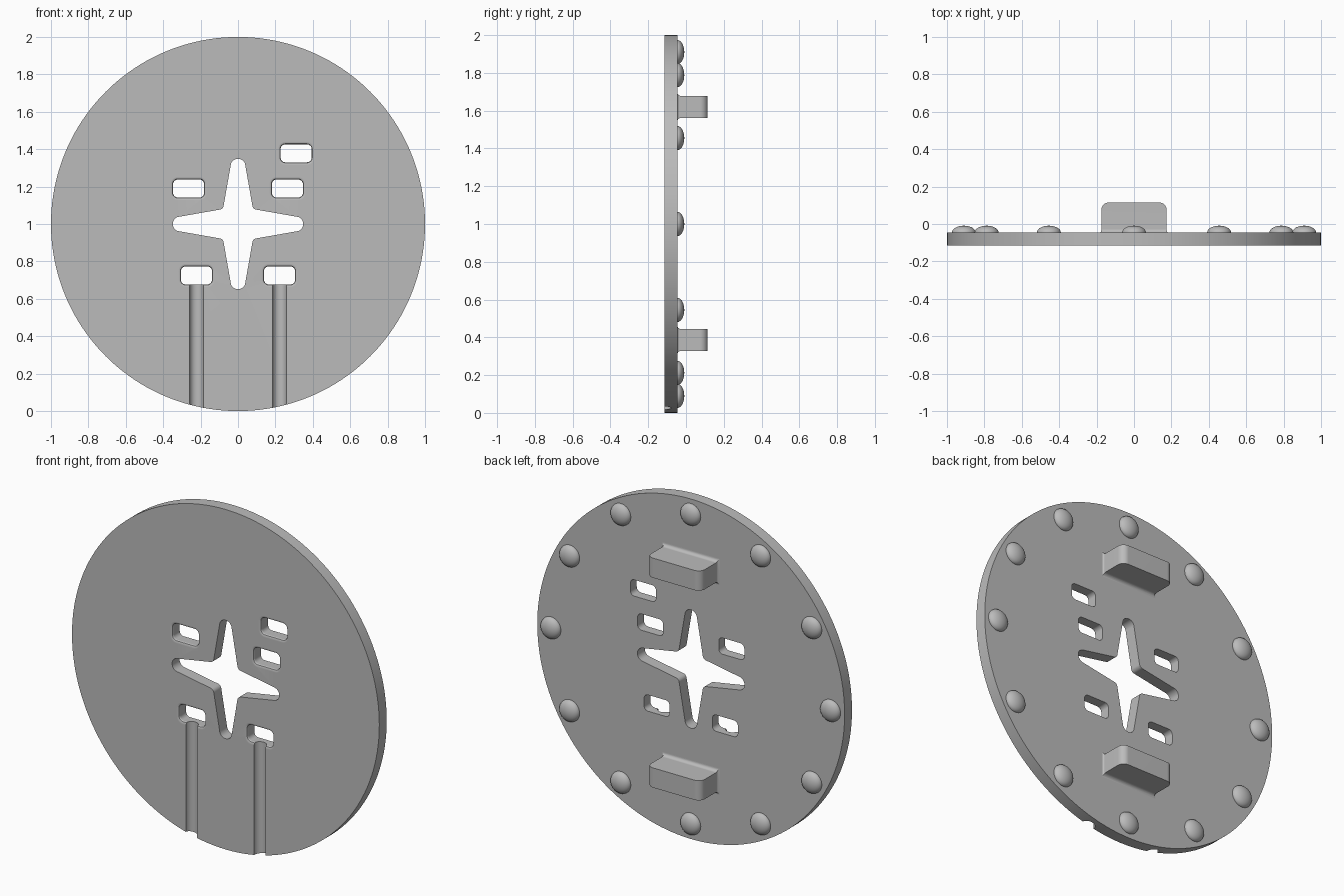
import bpy, bmesh, math
from mathutils import Vector

if "Cube" in bpy.data.objects:
    bpy.data.objects.remove(bpy.data.objects["Cube"])

FRONT, BACK, TOP = -0.115, -0.046, 0.115

grey = bpy.data.materials.new("plain grey")
grey.use_nodes = True
grey.diffuse_color = (0.5, 0.5, 0.5, 1)
grey.node_tree.nodes["Principled BSDF"].inputs["Base Color"].default_value = (0.5, 0.5, 0.5, 1)


def rounded(corners, radii, steps=6):
    """Polygon outline with each corner replaced by an arc."""
    out = []
    for i, (c, r) in enumerate(zip(corners, radii)):
        c = Vector(c)
        if r == 0:
            out.append(c)
            continue
        a = (Vector(corners[i - 1]) - c).normalized()
        b = (Vector(corners[(i + 1) % len(corners)]) - c).normalized()
        half = a.angle(b) / 2
        centre = c + (a + b).normalized() * r / math.sin(half)
        start = c + a * r / math.tan(half) - centre
        end = c + b * r / math.tan(half) - centre
        sweep = start.angle(end)
        for k in range(steps + 1):
            t = k / steps
            p = start * math.sin((1 - t) * sweep) + end * math.sin(t * sweep)
            out.append(centre + p / math.sin(sweep))
    return out


def finish(bm, name):
    bmesh.ops.recalc_face_normals(bm, faces=bm.faces)
    mesh = bpy.data.meshes.new(name)
    bm.to_mesh(mesh)
    bm.free()
    mesh.materials.append(grey)
    ob = bpy.data.objects.new(name, mesh)
    bpy.context.collection.objects.link(ob)
    return ob


def loft(name, rings):
    """Closed solid through a list of matching 3D rings."""
    bm = bmesh.new()
    loops = [[bm.verts.new(p) for p in ring] for ring in rings]
    for lo, hi in zip(loops, loops[1:]):
        for i in range(len(lo)):
            bm.faces.new((lo[i - 1], lo[i], hi[i], hi[i - 1]))
    bm.faces.new(loops[0])
    bm.faces.new(loops[-1])
    return finish(bm, name)


def activate(ob):
    bpy.ops.object.select_all(action='DESELECT')
    ob.select_set(True)
    bpy.context.view_layer.objects.active = ob


def boolean(ob, tool, operation):
    mod = ob.modifiers.new("cut", 'BOOLEAN')
    mod.operation, mod.solver, mod.object = operation, 'EXACT', tool
    activate(ob)
    bpy.ops.object.modifier_apply(modifier=mod.name)
    bpy.data.objects.remove(tool)


def smooth(ob):
    activate(ob)
    bpy.ops.object.shade_smooth_by_angle(angle=math.radians(30))
    ob.modifiers.new("flat face normals", 'WEIGHTED_NORMAL').keep_sharp = True


def circle(r, n, cx=0.0, cy=0.0):
    return [(cx + r * math.cos(math.tau * i / n), cy + r * math.sin(math.tau * i / n)) for i in range(n)]


# Round plate
disc = loft("disc", [[(x, y, z + 1) for x, z in circle(1, 160)] for y in (FRONT, BACK)])

# Four-armed star opening
star, star_radii = [], []
for k in range(4):
    c, s = math.cos(k * math.pi / 2), math.sin(k * math.pi / 2)
    for u, v in ((0.348, -0.033), (0.348, 0.033), (0.08, 0.08)):
        star.append((round(u * c - v * s, 4), round(u * s + v * c, 4)))
    star_radii += [0.037, 0.037, 0.025]
outline = rounded(star, star_radii, 8)
boolean(disc, loft("star_cutter", [[(x, y, z + 1) for x, z in outline] for y in (-0.3, 0.3)]), 'DIFFERENCE')

# Rectangular slots with a rounded front rim
RIM = 0.015
for cx, cz in ((-0.264, 1.19), (0.264, 1.19), (0.311, 1.378), (-0.222, 0.725), (0.222, 0.725)):
    levels = [(-0.2, RIM)]
    for k in range(5):
        a = k / 4 * math.pi / 2
        levels.append((FRONT + RIM * math.sin(a), RIM * (1 - math.sin(math.acos(1 - math.sin(a))))))
    levels.append((0.2, 0))
    rings = []
    for y, g in levels:
        w, h = 0.083 + g, 0.048 + g
        box = rounded([(-w, -h), (w, -h), (w, h), (-w, h)], [0.025 + g] * 4)
        rings.append([(cx + x, y, cz + z) for x, z in box])
    boolean(disc, loft("slot_cutter", rings), 'DIFFERENCE')

# Half-round channels from the lower slots to the rim
for cx in (-0.222, 0.222):
    ring = circle(0.037, 32, cx, FRONT - 0.001)
    boolean(disc, loft("channel_cutter", [[(x, y, z) for x, y in ring] for z in (-0.1, 0.7)]), 'DIFFERENCE')
smooth(disc)


# Tabs on the back, with flared feet
def tab_profile(half, flare, top_radius):
    side = [(half + flare, BACK - 0.005), (half + flare, BACK), (half, BACK), (half, TOP)]
    radii = [0, 0, flare * 0.97, top_radius]
    return rounded(side + [(-u, v) for u, v in reversed(side)], radii + radii[::-1])


for name, cz in (("upper_tab", 1.62), ("lower_tab", 0.386)):
    tab = loft(name, [[(u, v, z) for u, v in tab_profile(0.175, 0.012, 0.04)] for z in (cz - 0.2, cz + 0.2)])
    across = loft("tab_section", [[(x, v, cz + u) for u, v in tab_profile(0.058, 0.02, 0)] for x in (-0.4, 0.4)])
    boolean(tab, across, 'INTERSECT')
    smooth(tab)

# Ring of domed studs on the back
for k in range(12):
    a = k * math.tau / 12
    bm = bmesh.new()
    bmesh.ops.create_uvsphere(bm, u_segments=32, v_segments=16, radius=1)
    bmesh.ops.bisect_plane(bm, geom=bm.verts[:] + bm.edges[:] + bm.faces[:],
                           plane_co=(0, 0, -0.05), plane_no=(0, 0, 1), clear_inner=True)
    for v in bm.verts:
        x, y, z = v.co
        v.co = (0.91 * math.cos(a) + x * 0.064, BACK + z * 0.037, 1 + 0.91 * math.sin(a) + y * 0.064)
    stud = finish(bm, f"stud_{k + 1}")
    stud.data.shade_smooth()
